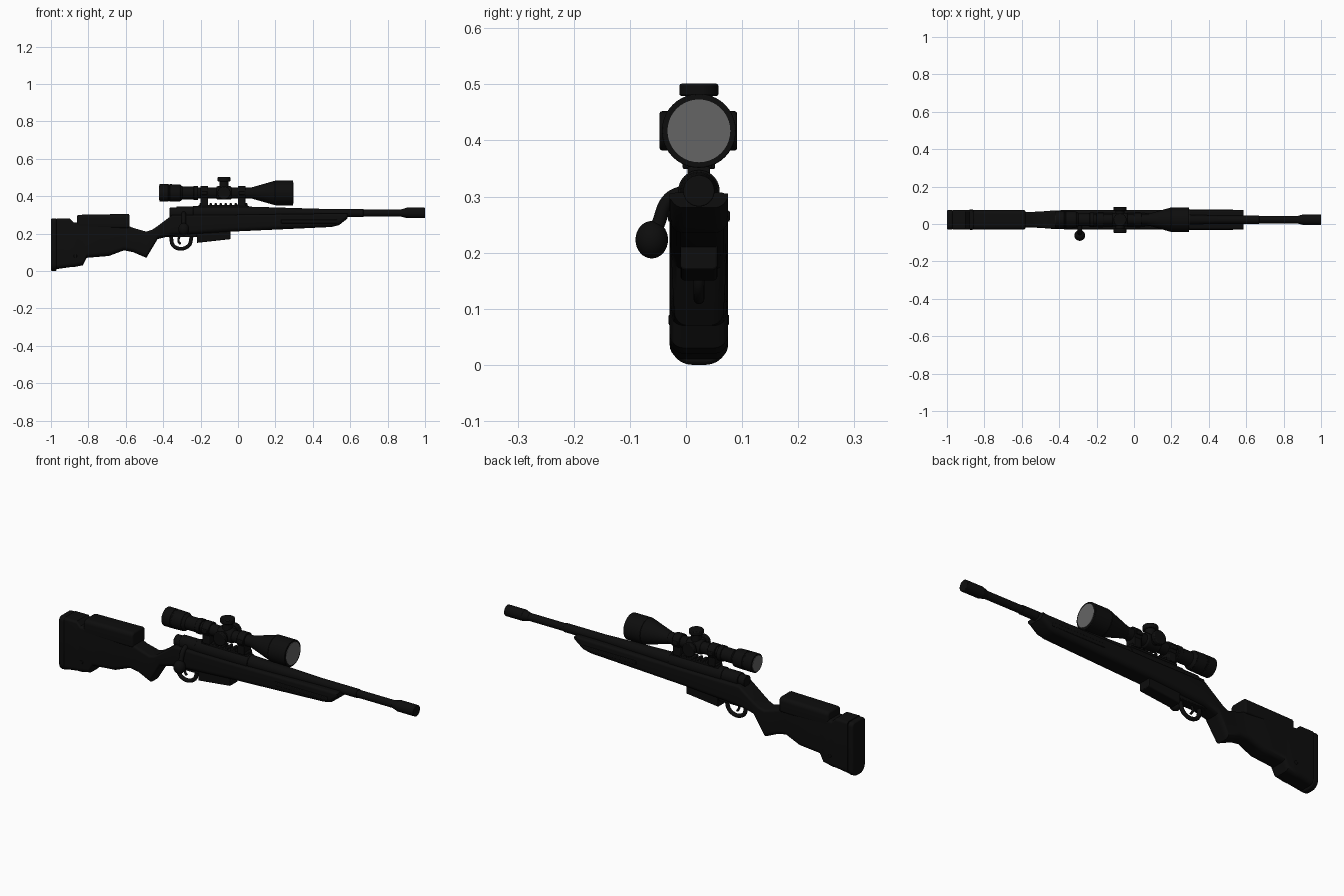
import bpy, bmesh, math
from mathutils import Vector, Matrix

if "Cube" in bpy.data.objects:
    bpy.data.objects.remove(bpy.data.objects["Cube"])

CENTRE = 0.023      # shared centre plane of the rifle
BORE = 0.31         # barrel axis height
SIGHT = 0.417       # scope axis height
ALONG = Vector((1, 0, 0))
SIDEWAYS = Vector((0, 1, 0))
UP = Vector((0, 0, 1))


def material(name, value):
    mat = bpy.data.materials.new(name)
    mat.use_nodes = True
    colour = (value, value, value, 1)
    mat.diffuse_color = colour
    shader = next(node for node in mat.node_tree.nodes if node.type == 'BSDF_PRINCIPLED')
    shader.inputs["Base Color"].default_value = colour
    return mat


BLACK = material("matte black", 0.004)
GLASS = material("lens grey", 0.13)


def finish(name, bm, mat=BLACK, bevel=0):
    bmesh.ops.recalc_face_normals(bm, faces=bm.faces)
    mesh = bpy.data.meshes.new(name)
    bm.to_mesh(mesh)
    bm.free()
    part = bpy.data.objects.new(name, mesh)
    bpy.context.collection.objects.link(part)
    mesh.materials.append(mat)
    if bevel:
        soften = part.modifiers.new("soft edges", 'BEVEL')
        soften.width = bevel
        soften.segments = 2
    bpy.ops.object.select_all(action='DESELECT')
    part.select_set(True)
    bpy.context.view_layer.objects.active = part
    bpy.ops.object.shade_smooth_by_angle(angle=math.radians(40))


def rounded_section(bm, x, low, top, half, top_radius, low_radius, steps=6):
    """One ring of vertices around a rectangle with rounded corners."""
    ring = []
    for corner, (side, height) in enumerate(((1, 1), (-1, 1), (-1, -1), (1, -1))):
        radius = top_radius if height > 0 else low_radius
        y = CENTRE + side * (half - radius)
        z = top - radius if height > 0 else low + radius
        for step in range(steps + 1):
            angle = math.pi / 2 * (corner + step / steps)
            ring.append(bm.verts.new((x, y + radius * math.cos(angle), z + radius * math.sin(angle))))
    return ring


def loft(name, stations, half_width, top_radius, low_radius, bevel):
    """Join rounded sections along x; each station is x, bottom and top."""
    bm = bmesh.new()
    rings = [rounded_section(bm, x, low, top, half_width(x), top_radius, low_radius)
             for x, low, top in stations]
    for near, far in zip(rings, rings[1:]):
        for i in range(len(near)):
            bm.faces.new((near[i - 1], near[i], far[i], far[i - 1]))
    bm.faces.new(rings[0])
    bm.faces.new(rings[-1])
    finish(name, bm, bevel=bevel)


def rod(name, origin, axis, start, end, radius, end_radius=None, mat=BLACK, bevel=0.002):
    """Cylinder, or cone when end_radius is given, between two distances on an axis."""
    bm = bmesh.new()
    place = Matrix.Translation(Vector(origin) + axis * (start + end) / 2)
    turn = UP.rotation_difference(axis).to_matrix().to_4x4()
    bmesh.ops.create_cone(bm, cap_ends=True, segments=40, radius1=radius,
                          radius2=end_radius or radius, depth=end - start, matrix=place @ turn)
    finish(name, bm, mat, bevel)


def barrel_rod(name, *sizes, **options):
    rod(name, (0, CENTRE, BORE), ALONG, *sizes, **options)


def scope_rod(name, *sizes, **options):
    rod(name, (0, CENTRE, SIGHT), ALONG, *sizes, **options)


def box(name, x, z, length, width, height, y=0, bevel=0.003):
    bm = bmesh.new()
    place = Matrix.Translation((x, CENTRE + y, z))
    bmesh.ops.create_cube(bm, size=1, matrix=place @ Matrix.Diagonal((length, width, height, 1)))
    finish(name, bm, bevel=bevel)


def tube(name, points, radius):
    curve = bpy.data.curves.new(name, 'CURVE')
    curve.dimensions = '3D'
    curve.bevel_depth = radius
    curve.use_fill_caps = True
    spline = curve.splines.new('BEZIER')
    spline.bezier_points.add(len(points) - 1)
    for knot, point in zip(spline.bezier_points, points):
        knot.co = point
        knot.handle_left_type = knot.handle_right_type = 'AUTO'
    curve.materials.append(BLACK)
    bpy.context.collection.objects.link(bpy.data.objects.new(name, curve))


def stock_half_width(x):
    """Full width everywhere except a gentle pinch at the wrist."""
    return 0.052 - 0.011 * math.exp(-((x + 0.55) / 0.1) ** 2)


def full_width(x):
    return 0.052


# Stock: butt, wrist, grip and fore-end in one body
loft("stock", [
    (-0.97, 0.01, 0.28), (-0.9, 0.02, 0.28), (-0.88, 0.02, 0.26), (-0.83, 0.03, 0.26),
    (-0.81, 0.07, 0.26), (-0.69, 0.08, 0.25), (-0.61, 0.11, 0.25), (-0.56, 0.1, 0.23),
    (-0.49, 0.07, 0.21), (-0.46, 0.12, 0.22), (-0.43, 0.17, 0.24), (-0.35, 0.19, 0.3),
    (-0.04, 0.21, 0.3), (0.5, 0.235, 0.307), (0.54, 0.245, 0.307), (0.585, 0.28, 0.307)],
    stock_half_width, 0.012, 0.014 * 2 - 0.003, 0)
loft("recoil_pad", [(-1, 0, 0.28), (-0.97, 0, 0.28)], full_width, 0.02, 0.04, 0.006)
loft("cheek_rest", [(-0.86, 0.23, 0.3), (-0.58, 0.23, 0.305)], full_width, 0.02, 0.01, 0.008)
for side in (-1, 1):
    box("fore_end_side_panel", 0.38, 0.265, 0.3, 0.006, 0.02, y=side * 0.052)
    rod("butt_screw", (-0.87, CENTRE, 0.08), SIDEWAYS * side, 0.04, 0.054, 0.009)

# Receiver, barrel and muzzle
barrel_rod("bolt_shroud", -0.365, -0.32, 0.028)
barrel_rod("receiver_rear", -0.33, -0.23, 0.034)
barrel_rod("receiver", -0.24, 0.06, 0.037)
barrel_rod("barrel_shank", 0.05, 0.45, 0.034, 0.022)
barrel_rod("barrel_sleeve", 0.44, 0.67, 0.022)
barrel_rod("barrel", 0.66, 0.88, 0.019)
barrel_rod("muzzle_taper", 0.87, 0.905, 0.019, 0.028)
barrel_rod("muzzle_brake", 0.9, 1, 0.028)

# Bolt handle with a rounded knob
tube("bolt_handle", [(-0.29, 0, 0.31), (-0.29, -0.03, 0.295), (-0.29, -0.05, 0.25)], 0.012)
knob = bmesh.new()
bmesh.ops.create_uvsphere(knob, u_segments=28, v_segments=16, radius=0.029,
                          matrix=Matrix.Translation((-0.29, -0.061, 0.223)) @ Matrix.Scale(1.15, 4, UP))
finish("bolt_knob", knob)

# Magazine, trigger and guard
loft("magazine", [(-0.22, 0.15, 0.24), (-0.04, 0.17, 0.25)],
     lambda x: 0.033, 0.005, 0.008, 0.003)
tube("trigger_guard", [(-0.36, CENTRE, 0.19), (-0.34, CENTRE, 0.13), (-0.27, CENTRE, 0.13),
                       (-0.245, CENTRE, 0.195)], 0.01)
box("guard_plate", -0.3, 0.19, 0.16, 0.052, 0.018)
tube("trigger", [(-0.31, CENTRE, 0.195), (-0.318, CENTRE, 0.16), (-0.308, CENTRE, 0.143)], 0.006)

# Sight rail with cross slots
box("sight_rail", -0.08, 0.343, 0.265, 0.04, 0.02)
for tooth in range(10):
    box("rail_tooth", -0.2 + tooth * 0.027, 0.356, 0.014, 0.046, 0.012)

# Scope: eyepiece, tube and flared front bell
scope_rod("eyepiece_cap", -0.42, -0.372, 0.047)
scope_rod("eyepiece_groove", -0.38, -0.36, 0.044)
scope_rod("eyepiece", -0.365, -0.31, 0.047, 0.045)
scope_rod("eyepiece_taper", -0.31, -0.295, 0.045, 0.034)
scope_rod("zoom_sleeve", -0.3, -0.23, 0.034)
scope_rod("zoom_ring", -0.237, -0.213, 0.038)
scope_rod("scope_tube", -0.23, 0.08, 0.029)
scope_rod("turret_housing", -0.115, -0.035, 0.036, bevel=0.006)
scope_rod("front_bell_taper", 0.07, 0.2, 0.029, 0.066)
scope_rod("front_bell", 0.2, 0.295, 0.066)
scope_rod("front_lens", 0.293, 0.297, 0.056, mat=GLASS, bevel=0)
scope_rod("rear_lens", -0.422, -0.418, 0.039, mat=GLASS, bevel=0)

# Scope rings on their clamps
for x in (-0.18, 0.02):
    scope_rod("scope_ring", x - 0.02, x + 0.02, 0.037)
    box("ring_clamp", x, 0.372, 0.04, 0.058, 0.046)
    for side in (-1, 1):
        box("ring_lug", x, SIGHT, 0.032, 0.014, 0.02, y=side * 0.035)

# Adjustment turrets: top and both sides
for axis, reach in ((UP, 0.084), (SIDEWAYS, 0.068), (-SIDEWAYS, 0.07)):
    hub = (-0.075, CENTRE, SIGHT)
    rod("turret_neck", hub, axis, 0.02, reach - 0.01, 0.024)
    rod("turret_cap", hub, axis, reach - 0.022, reach, 0.035, bevel=0.004)
